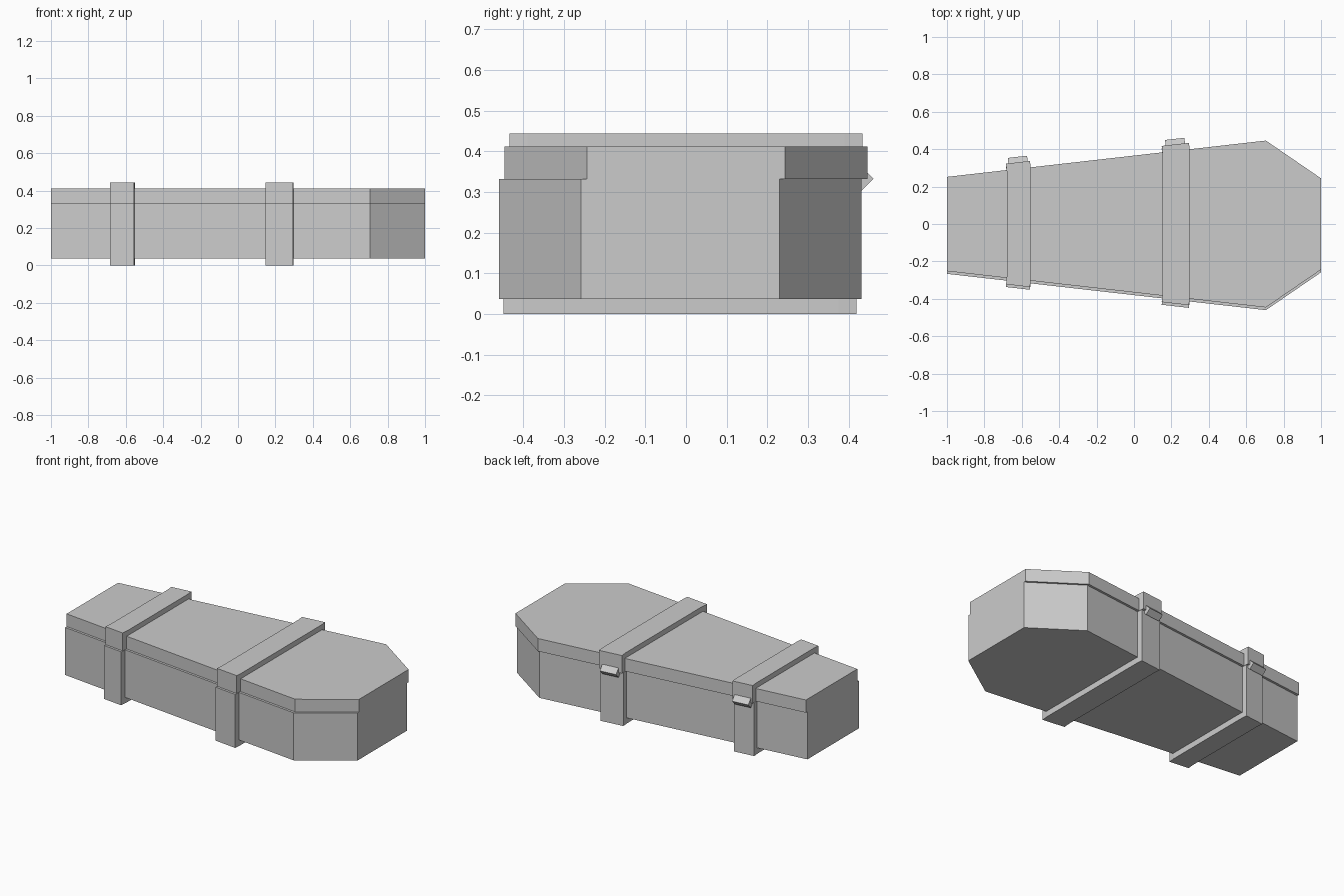
import bpy, bmesh, math

if "Cube" in bpy.data.objects:
    bpy.data.objects.remove(bpy.data.objects["Cube"])

SLOPE = 0.114          # how fast the long sides widen toward +x
SHIFT = -0.0145        # base sits slightly forward of the lid
STRAPS = [(-0.68, -0.552), (0.152, 0.298)]


def half_width(x):
    return 0.252 + (x + 1) * SLOPE


def prism(name, outline, z0, z1, dy=0):
    """Extrude a flat outline from z0 to z1."""
    bm = bmesh.new()
    face = bm.faces.new([bm.verts.new((x, y + dy, z0)) for x, y in outline])
    top = bmesh.ops.extrude_face_region(bm, geom=[face])["geom"]
    for v in top:
        if isinstance(v, bmesh.types.BMVert):
            v.co.z = z1
    bmesh.ops.recalc_face_normals(bm, faces=bm.faces)
    mesh = bpy.data.meshes.new(name)
    bm.to_mesh(mesh)
    bm.free()
    ob = bpy.data.objects.new(name, mesh)
    bpy.context.collection.objects.link(ob)
    return ob


def mirrored(points):
    return points + [(x, -y) for x, y in reversed(points)]


def strap_outline(x0, x1):
    # Raised band whose ends stand square to the slanted sides
    h, t = half_width, 0.034
    return mirrored([(x0, h(x0) - 0.01), (x0 - 0.004, h(x0) + t),
                     (x1 - 0.004, h(x1) + t), (x1, h(x1) - 0.01)])


def fuse(target, other):
    mod = target.modifiers.new("band", "BOOLEAN")
    mod.operation, mod.solver, mod.object = "UNION", "EXACT", other
    bpy.context.view_layer.objects.active = target
    bpy.ops.object.modifier_apply(modifier=mod.name)
    bpy.data.objects.remove(other)


# Base and lid, each with raised bands
outline = mirrored([(-1, 0.252), (0.705, 0.446), (1, 0.244)])
base = prism("base", outline, 0.037, 0.332, SHIFT)
lid = prism("lid", outline, 0.332, 0.411)
for x0, x1 in STRAPS:
    fuse(base, prism("base_band", strap_outline(x0, x1), 0.0, 0.332, SHIFT))
    fuse(lid, prism("lid_band", strap_outline(x0, x1), 0.332, 0.443))

# Hinges: square bars turned on edge, along the back of each band
for i, (x0, x1) in enumerate(STRAPS):
    xm = (x0 + x1) / 2 - 0.004
    y = half_width(xm) + 0.034
    diamond = [(0.03, 0), (0, 0.03), (-0.03, 0), (0, -0.03)]
    hinge = prism(f"hinge_{i + 1}", diamond, -0.052, 0.052)
    hinge.rotation_euler = (0, math.pi / 2, math.atan(SLOPE))
    hinge.location = (xm, y, 0.332)
